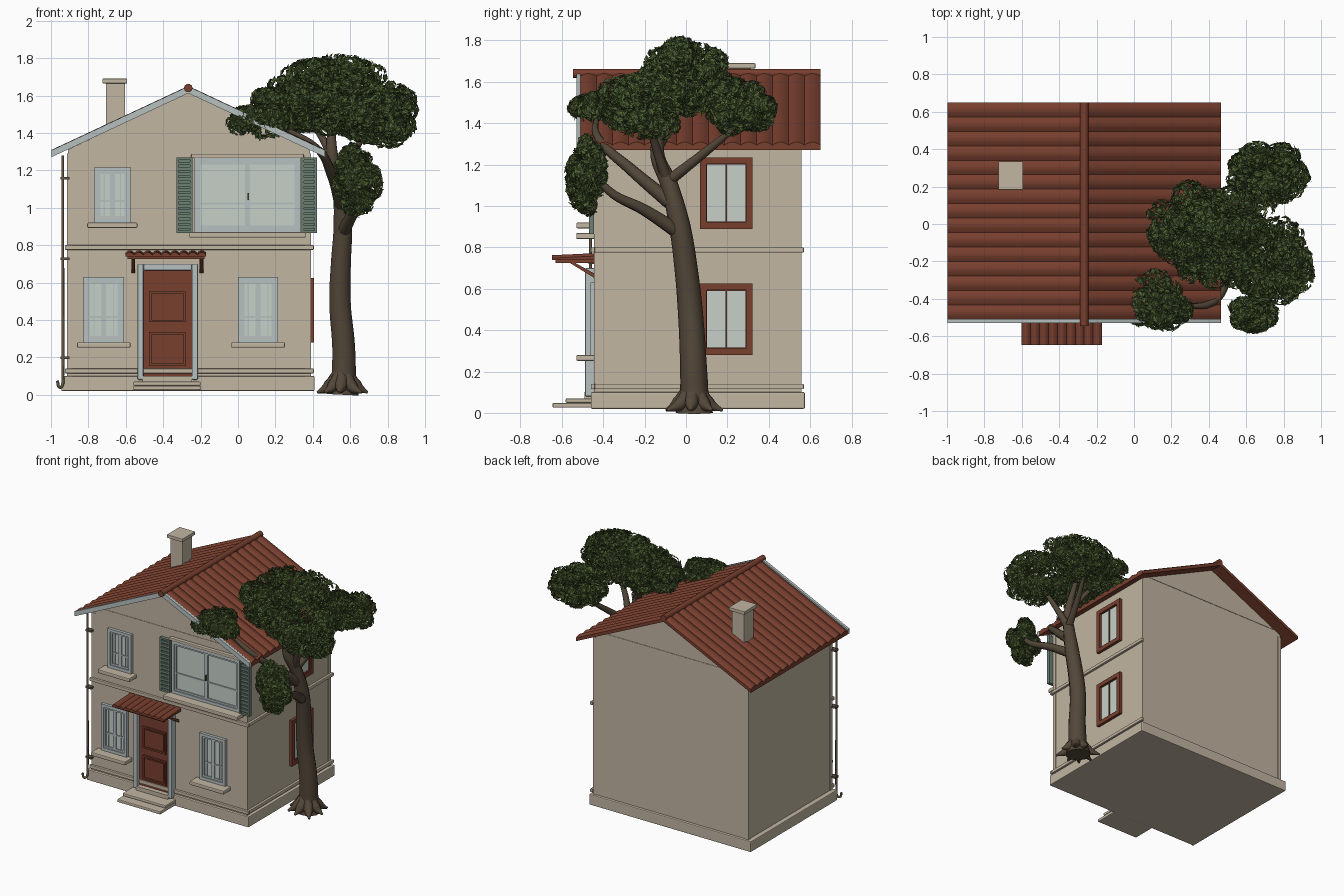
import bpy, bmesh, math, random
from mathutils import Vector

if "Cube" in bpy.data.objects:
    bpy.data.objects.remove(bpy.data.objects["Cube"])

random.seed(4)

def material(name, r, g, b):
    m = bpy.data.materials.new(name)
    m.diffuse_color = (r, g, b, 1)
    m.use_nodes = True
    m.node_tree.nodes["Principled BSDF"].inputs["Base Color"].default_value = m.diffuse_color
    return m

WALL = material("beige plaster", .54, .465, .36)
RUST = material("rust red", .19, .05, .028)
TRIM = material("pale grey trim", .47, .53, .53)
GLASS = material("window glass", .57, .63, .58)
GREEN = material("shutter green", .15, .215, .165)
BARK = material("bark brown", .085, .062, .04)
LEAF = material("leaf green", .08, .125, .035)
PIPE = material("bronze pipe", .12, .095, .06)

def finish(name, bm, mat):
    bmesh.ops.recalc_face_normals(bm, faces=bm.faces)
    me = bpy.data.meshes.new(name)
    bm.to_mesh(me)
    bm.free()
    me.materials.append(mat)
    ob = bpy.data.objects.new(name, me)
    bpy.context.collection.objects.link(ob)
    return ob

def loft(name, mat, rings):
    """Join closed rings of points and cap both ends."""
    bm = bmesh.new()
    vs = [[bm.verts.new(p) for p in r] for r in rings]
    n = len(vs[0])
    for a, b in zip(vs, vs[1:]):
        for i in range(n):
            bm.faces.new((a[i], a[(i + 1) % n], b[(i + 1) % n], b[i]))
    bm.faces.new(vs[0])
    bm.faces.new(vs[-1])
    return finish(name, bm, mat)

def boxes(name, mat, items, bevel=0):
    """One object from (x0, x1, y0, y1, z0, z1) blocks."""
    bm = bmesh.new()
    for x0, x1, y0, y1, z0, z1 in items:
        vs = bmesh.ops.create_cube(bm, size=1)["verts"]
        for v in vs:
            v.co = ((x0 + x1) / 2 + v.co.x * (x1 - x0), (y0 + y1) / 2 + v.co.y * (y1 - y0),
                    (z0 + z1) / 2 + v.co.z * (z1 - z0))
    ob = finish(name, bm, mat)
    if bevel:
        m = ob.modifiers.new("bevel", 'BEVEL')
        m.width, m.segments = bevel, 2
    return ob

def tube(name, mat, pts):
    """Smooth tapered tube through (x, y, z, radius) points."""
    cu = bpy.data.curves.new(name, 'CURVE')
    cu.dimensions, cu.bevel_depth, cu.bevel_resolution = '3D', 1, 3
    cu.use_fill_caps, cu.resolution_u = True, 6
    sp = cu.splines.new('BEZIER')
    sp.bezier_points.add(len(pts) - 1)
    for bp, p in zip(sp.bezier_points, pts):
        bp.co, bp.radius = p[:3], p[3]
        bp.handle_left_type = bp.handle_right_type = 'AUTO'
    cu.materials.append(mat)
    ob = bpy.data.objects.new(name, cu)
    bpy.context.collection.objects.link(ob)
    bpy.ops.object.select_all(action='DESELECT')
    ob.select_set(True)
    bpy.context.view_layer.objects.active = ob
    bpy.ops.object.convert(target='MESH')
    bpy.ops.object.shade_smooth_by_angle(angle=math.radians(50))

FY, BY, LX, RX, CX = -.44, .555, -.91, .385, -.266    # wall planes and ridge line

def front(u0, u1, d0, d1, z0, z1):
    return (u0, u1, FY - d1, FY - d0, z0, z1)

def side(u0, u1, d0, d1, z0, z1):
    return (RX + d0, RX + d1, u0, u1, z0, z1)

def border(on, u0, u1, z0, z1, w, d0, d1):
    return [on(u0, u0 + w, d0, d1, z0, z1), on(u1 - w, u1, d0, d1, z0, z1),
            on(u0 + w, u1 - w, d0, d1, z0, z0 + w), on(u0 + w, u1 - w, d0, d1, z1 - w, z1)]

# --- house body ---
body = [(LX, .08), (RX, .08), (RX, 1.31), (CX, 1.615), (LX, 1.31)]
loft("house_walls", WALL, [[(x, y, z) for x, z in body] for y in (FY, BY)])
boxes("plinth", WALL, [(-.945, .41, -.46, .575, .02, .1)], .006)
boxes("wall_bands", WALL, [b for z0, z1 in ((.115, .14), (.775, .8)) for b in
      ((-.925, .405, FY - .02, FY, z0, z1), (RX, .405, FY, .57, z0, z1))], .004)
boxes("gable_course", WALL, [(-.85, .32, FY - .003, BY + .003, 1.333, 1.339)])
boxes("corner_strips", WALL, [(x, x + .03, y, y + .03, .1, 1.29)
      for x in (LX - .004, RX - .026) for y in (FY - .004, BY - .026)])
boxes("chimney", WALL, [(-.707, -.603, .2, .315, 1.35, 1.67), (-.724, -.593, .183, .335, 1.665, 1.69)], .003)

# --- roof: scalloped tiles running down both slopes ---
def roof_ring(y, h, half=.732, ze=1.295, zr=1.637, t=.025):
    return [(CX - half, y, ze - t), (CX - half, y, ze + h), (CX, y, zr + h),
            (CX + half, y, ze + h), (CX + half, y, ze - t), (CX, y, zr - t)]

rows, steps = 15, 8
loft("tiled_roof", RUST, [roof_ring(-.51 + 1.16 * i / (rows * steps), .014 * abs(math.sin(math.pi * i / steps)))
                          for i in range(rows * steps + 1)])
loft("barge_board", TRIM, [roof_ring(y, .012) for y in (-.53, -.509)])
tube("ridge_tiles", RUST, [(CX, -.545, 1.64, .023), (CX, .05, 1.64, .023), (CX, .65, 1.64, .023)])

# --- windows ---
def window(name, on, u0, u1, z0, z1, mat, rail=None, w=.022, leaf=.013):
    c = (u0 + u1) / 2
    bars = border(on, u0, u1, z0, z1, w, 0, .022)
    for a, b in ((u0 + w, c), (c, u1 - w)):
        bars += border(on, a, b, z0 + w, z1 - w, leaf, 0, .014)
        if rail:
            bars.append(on(a, b, 0, .013, rail - .005, rail + .005))
    boxes(name + "_frame", mat, bars)
    boxes(name + "_glass", GLASS, [on(u0 + .01, u1 - .01, 0, .006, z0 + .01, z1 - .01)])

small = [("upper_window", -.77, -.573, .92, 1.215, 1.035), ("left_window", -.825, -.61, .28, .63, .415),
         ("right_window", 0, .215, .28, .63, .415)]
for name, u0, u1, z0, z1, rail in small:
    window(name, front, u0, u1, z0, z1, TRIM, rail)
    boxes(name + "_sill", WALL, [front(u0 - .036, u1 + .035, 0, .09, z0 - .028, z0)], .006)
    for u in (u0 + .055, u1 - .055):                    # upright glazing bar in each leaf
        boxes(name + "_bar", TRIM, [front(u - .003, u + .003, 0, .012, z0 + .03, z1 - .03)])
window("large_window", front, -.235, .337, .87, 1.265, TRIM, 1.023)
boxes("large_window_sill", WALL, [front(-.26, .362, 0, .09, .84, .87), front(-.25, .352, 0, .03, 1.265, 1.288)], .006)
boxes("window_handle", PIPE, [front(.052, .058, .014, .03, 1.04, 1.08)])
for name, z0, z1 in (("side_upper_window", .89, 1.235), ("side_lower_window", .28, .625)):
    window(name, side, .067, .322, z0, z1, RUST, None, .032, .003)

# --- louvred shutters ---
for name, u0, u1 in (("left_shutter", -.33, -.243), ("right_shutter", .339, .423)):
    parts = border(front, u0, u1, .865, 1.268, .013, .004, .03)
    parts.append(front(u0 + .01, u1 - .01, .006, .012, .87, 1.26))
    parts += [front(u0 + .008, u1 - .008, .01, .026, z, z + .018) for z in [.888 + .0283 * i for i in range(13)]]
    boxes(name, GREEN, parts)

# --- door, steps and canopy ---
boxes("door", RUST, [front(-.51, -.245, 0, .014, .1, .665)])
door_parts = []
for z0, z1 in ((.155, .335), (.388, .553)):
    door_parts += border(front, -.475, -.28, z0, z1, .012, .014, .024)
    door_parts.append(front(-.453, -.302, .014, .02, z0 + .022, z1 - .022))
boxes("door_panels", RUST, door_parts)
boxes("door_frame", TRIM, [front(-.537, -.505, 0, .048, .08, .7), front(-.247, -.214, 0, .048, .08, .7),
                           front(-.505, -.247, 0, .048, .665, .7)], .006)
boxes("door_steps", WALL, [(-.56, -.2, -.645, FY, .025, .048), (-.56, -.2, -.582, FY, .048, .07)], .006)
boxes("door_threshold", WALL, [front(-.51, -.245, 0, .05, .07, .1)])
n = 9 * 6
canopy = []
for i in range(n + 1):
    x, h = -.602 + .432 * i / n, .014 * abs(math.sin(math.pi * i / 6))
    canopy.append([(x, -.648, .738), (x, -.648, .748 + h), (x, FY, .758 + h), (x, FY, .738)])
loft("door_canopy", RUST, canopy)
boxes("canopy_beams", RUST, [(-.59, -.18, -.63, -.61, .725, .74)]
      + [(x, x + .02, -.63, FY, .725, .74) for x in (-.57, -.205)])
for x in (-.57, -.205):
    strut = [(-.57, .73), (-.545, .73), (FY, .672), (FY, .65)]
    loft("canopy_bracket", RUST, [[(a, y, z) for y, z in strut] for a in (x, x + .02)])

# --- downpipe ---
tube("downpipe", PIPE, [(-.937, -.462, z, .008) for z in (1.28, .7, .1)]
     + [(-.94, -.466, .05, .008), (-.953, -.475, .04, .008), (-.966, -.48, .075, .008)])
boxes("pipe_clips", PIPE, [(-.948, -.9, -.472, -.436, z, z + .014) for z in (.19, .72, 1.15)])

# --- tree trunk, branches and roots ---
tube("trunk", BARK, [(.56, .04, .0, .09), (.565, .04, .1, .068), (.565, .035, .25, .064), (.545, .02, .5, .06),
                     (.55, 0, .7, .056), (.56, -.03, .9, .052), (.545, -.08, 1.1, .042), (.505, -.14, 1.27, .033),
                     (.5, -.08, 1.45, .02), (.5, 0, 1.6, .01)])
branches = [
    [(.56, -.03, .87, .036), (.62, -.2, .98, .028), (.675, -.38, 1.08, .02), (.67, -.46, 1.2, .01)],
    [(.55, -.08, 1.02, .036), (.5, -.27, 1.18, .028), (.42, -.42, 1.32, .02), (.2, -.43, 1.45, .009)],
    [(.545, -.085, 1.12, .028), (.6, .08, 1.25, .022), (.69, .29, 1.42, .01)],
    [(.54, -.09, 1.12, .028), (.62, -.15, 1.3, .02), (.76, -.2, 1.5, .009)],
    [(.505, -.14, 1.27, .024), (.42, -.06, 1.42, .018), (.3, 0, 1.56, .008)]]
for pts in branches:
    tube("branch", BARK, pts)
for i in range(8):
    a = i * math.pi / 4 + random.uniform(-.2, .2)
    c, s, k = math.cos(a), math.sin(a), random.uniform(.13, .165)
    tube("root", BARK, [(.56 + c * r, .035 + s * r, z, w) for r, z, w in
                        ((.03, .1, .035), (.075, .045, .034), (k, .012, .006))])

# --- foliage: lumpy clusters of folded leaves ---
def unit():
    return Vector([random.gauss(0, 1) for _ in range(3)]).normalized()

clusters = [((.52, .0, 1.64), (.34, .22, .18)), ((.72, .27, 1.48), (.23, .18, .15)),
            ((.3, 0, 1.57), (.24, .24, .14)), ((.13, -.4, 1.46), (.21, .18, .095)),
            ((.75, -.19, 1.5), (.24, .26, .19)), ((.42, -.22, 1.51), (.22, .2, .13)),
            ((.635, -.48, 1.15), (.14, .1, .2))]
verts, faces = [], []
for c, r in clusters:
    c, r = Vector(c), Vector(r)
    lumps = [unit() * .6 for _ in range(20)]
    for _ in range(2200):
        d = unit()
        p = c + (random.choice(lumps) + d * .38) * r
        nrm = (d + unit() * .6).normalized()
        along = nrm.cross(unit()).normalized()
        across = nrm.cross(along)
        b = len(verts)
        verts += [p - along * .024, p + across * .013 + nrm * .005, p + along * .024, p - across * .013 + nrm * .005]
        faces += [(b, b + 1, b + 2), (b, b + 2, b + 3)]
me = bpy.data.meshes.new("foliage")
me.from_pydata(verts, [], faces)
me.materials.append(LEAF)
bpy.context.collection.objects.link(bpy.data.objects.new("foliage", me))
